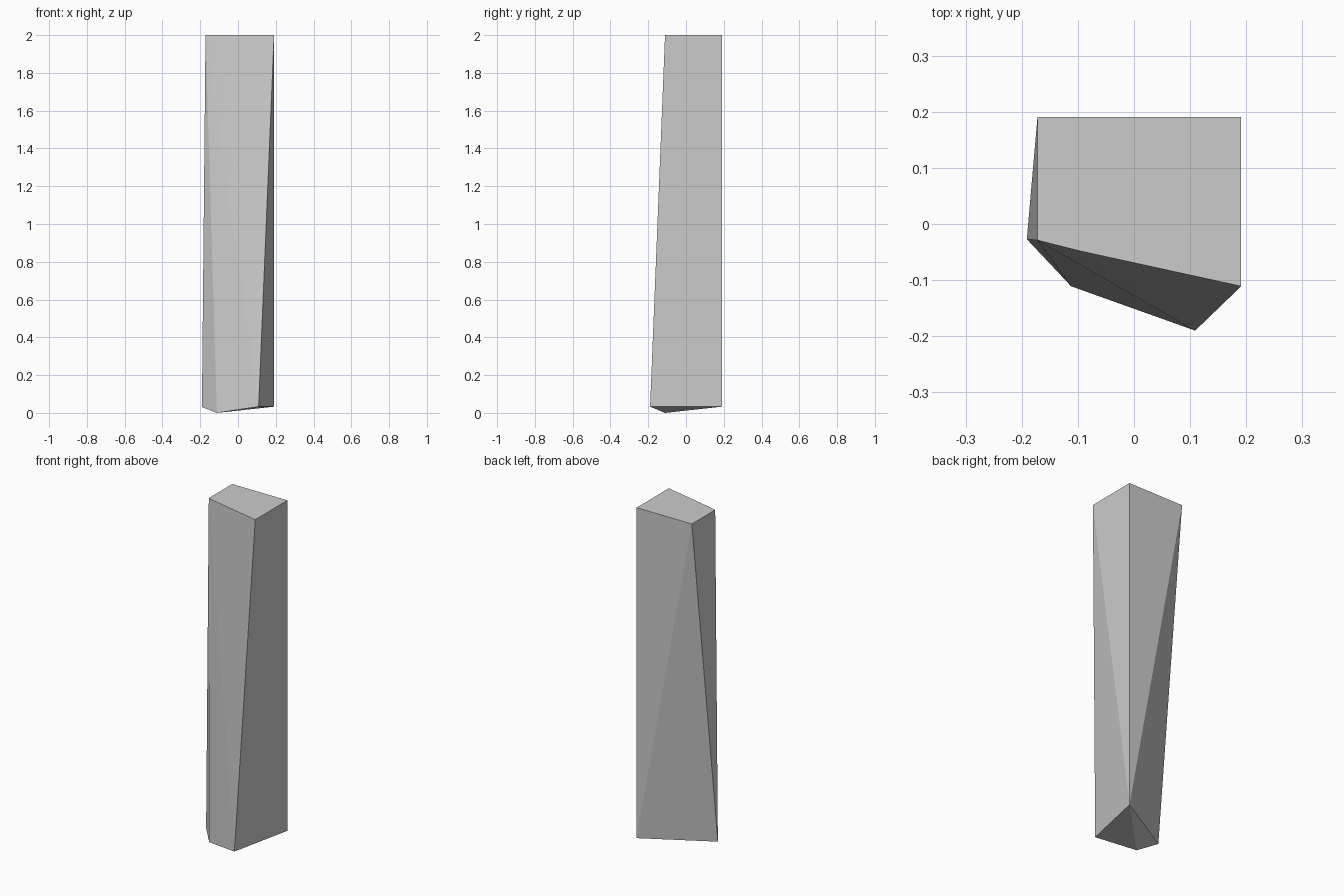
import bpy, bmesh

if "Cube" in bpy.data.objects:
    bpy.data.objects.remove(bpy.data.objects["Cube"])

# Outline of the flat top, then the smaller chipped base
TOP = [(-0.172, 0.191), (0.191, 0.191), (0.191, -0.111), (-0.097, -0.048), (-0.172, -0.029)]
BASE = [(0.191, 0.191, 0.033), (0.109, -0.19, 0.033), (-0.112, -0.111, 0.0), (-0.191, -0.027, 0.031)]


def hull_object(name, points):
    """Flat-shaded faceted solid wrapped around a few corner points."""
    bm = bmesh.new()
    for p in points:
        bm.verts.new(p)
    bmesh.ops.convex_hull(bm, input=bm.verts[:])
    # merge the coplanar triangles of the flat top
    bmesh.ops.dissolve_limit(bm, angle_limit=0.0005, verts=bm.verts[:], edges=bm.edges[:])
    bmesh.ops.recalc_face_normals(bm, faces=bm.faces[:])
    mesh = bpy.data.meshes.new(name)
    bm.to_mesh(mesh)
    bm.free()
    obj = bpy.data.objects.new(name, mesh)
    bpy.context.collection.objects.link(obj)
    return obj


# Faceted stone column
hull_object("stone_column", [(x, y, 2.0) for x, y in TOP] + BASE)
